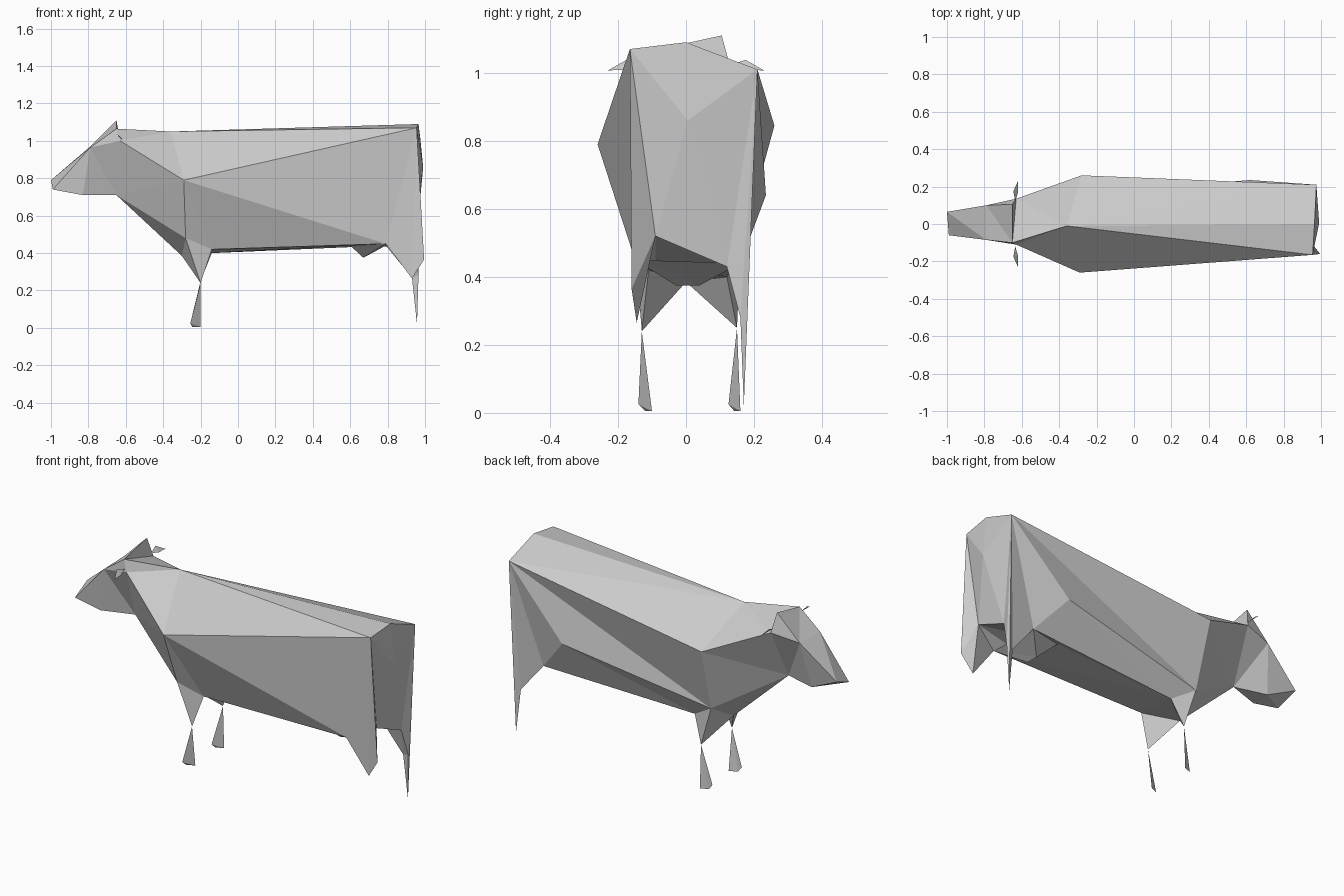
import bpy, bmesh

if "Cube" in bpy.data.objects:
    bpy.data.objects.remove(bpy.data.objects["Cube"])

def build(name, pts, *regions):
    """Flat-faced shell from point names; '*' repeats a facet for both sides."""
    bm = bmesh.new()
    verts = {}
    for region in regions:
        for face in region.split(","):
            for side in ("RL" if "*" in face else "R"):
                keys = face.replace("*", side).split()
                for k in keys:
                    if k not in verts:
                        verts[k] = bm.verts.new(pts[k])
                bm.faces.new([verts[k] for k in keys])
    bmesh.ops.triangulate(bm, faces=[f for f in bm.faces if len(f.verts) > 3])
    bmesh.ops.recalc_face_normals(bm, faces=bm.faces)
    me = bpy.data.meshes.new(name)
    bm.to_mesh(me)
    bm.free()
    ob = bpy.data.objects.new(name, me)
    bpy.context.collection.objects.link(ob)
    return ob

# Landmarks; suffix R is the -y flank, L the +y flank
P = dict(
    spine=(-.36, -.01, 1.05), tailtop=(.965, 0, 1.09), tail=(.99, .005, .86),
    rumpR=(.955, -.165, 1.07), rumpL=(.975, .21, 1.01),
    shoulderR=(-.29, -.26, .79), shoulderL=(-.28, .26, .845),
    neckR=(-.63, -.11, 1.0), neckL=(-.63, .135, 1.0), nape=(-.65, -.10, 1.065),
    throat=(-.65, 0, .71), brisket=(-.3, 0, .385),
    elbowR=(-.28, -.15, .48), elbowL=(-.27, .16, .48),
    kneeR=(-.2, -.13, .24), kneeL=(-.2, .15, .25),
    girthR=(-.14, -.11, .42), girthL=(-.14, .12, .40),
    bellyR=(.6, -.09, .44), bellyL=(.6, .12, .44),
    stifleR=(.79, -.15, .45), stifleL=(.79, .16, .44), flank=(.62, .235, .64),
    crotchR=(.94, -.09, .52), crotchL=(.95, .12, .43),
)
# Hind legs, head and udder landmarks
P.update(
    hockR=(.93, -.145, .265), heelR=(.995, -.16, .365),
    hockL=(.93, .165, .27), heelL=(.965, .16, .28), foot=(.957, .17, .02),
    noseL=(-1, .065, .79), noseR=(-.99, -.06, .74),
    jawR=(-.83, -.06, .71), jawL=(-.83, .05, .71),
    browR=(-.79, -.085, .965), browL=(-.79, .1, .97), poll=(-.65, .105, 1.11),
    udderR=(.67, -.03, .375), udderL=(.67, .04, .375),
)

build("body", P,
      # back and neck
      "nape spine neck*, neck* spine shoulder*, spine rump* shoulder*, spine tailtop rump*",
      # right flank
      "shoulderR rumpR stifleR, shoulderR stifleR girthR, shoulderR girthR elbowR",
      # left flank
      "shoulderL elbowL rumpL, rumpL elbowL flank, flank elbowL girthL,"
      "flank girthL stifleL, rumpL flank stifleL",
      # chest and upper forelegs
      "neck* shoulder* throat, shoulder* elbow* throat, throat elbow* brisket",
      "elbow* knee* girth*, brisket elbow* knee*, brisket knee* girth*",
      # belly
      "brisket girthR girthL, girthR girthL bellyL bellyR, bellyR bellyL crotchL crotchR",
      "girth* belly* stifle*, stifle* belly* crotch*",
      # rump
      "tailtop tail rump*, rump* tail crotch*, rump* heel* crotch*",
      "tail crotchR crotchL",
      # hind legs
      "rump* stifle* hock*, stifle* hock* crotch*, crotch* heel* hock*",
      "rumpR hockR heelR, rumpL hockL foot, rumpL foot heelL, hockL foot heelL")

build("head", P,
      # muzzle and brow
      "browL noseL noseR browR, browL browR nape, browL nape poll, brow* nose* jaw*",
      # cheeks, underside and back of the crown
      "brow* jaw* throat, brow* throat neck*, browR neckR nape, browL neckL poll",
      "noseL noseR jawR jawL, jawR jawL throat, poll nape neckL")

build("udder", P,
      "bellyR bellyL udderL udderR, udderR udderL stifleL stifleR",
      "belly* udder* stifle*")

# Lower forelegs and ears: thin wedges on both sides
def wedge(name, a, b, c, d):
    build(name, dict(a=a, b=b, c=c, d=d), "a b c, a c d, a d b, b c d")

for side, s in (("right", -1), ("left", 1)):
    top = P["kneeR"] if s < 0 else P["kneeL"]
    y0, y1 = (-.14, -.10) if s < 0 else (.125, .16)
    wedge("lower_foreleg_" + side, top, (-.255, y0, .025),
          (-.2, y1, .005), (-.245, (y0 + y1) / 2, .005))
    wedge("ear_" + side, (-.635, s * .12, 1.02), (-.62, s * .23, 1.007),
          (-.645, s * .175, 1.038), (-.62, s * .17, 1.01))
